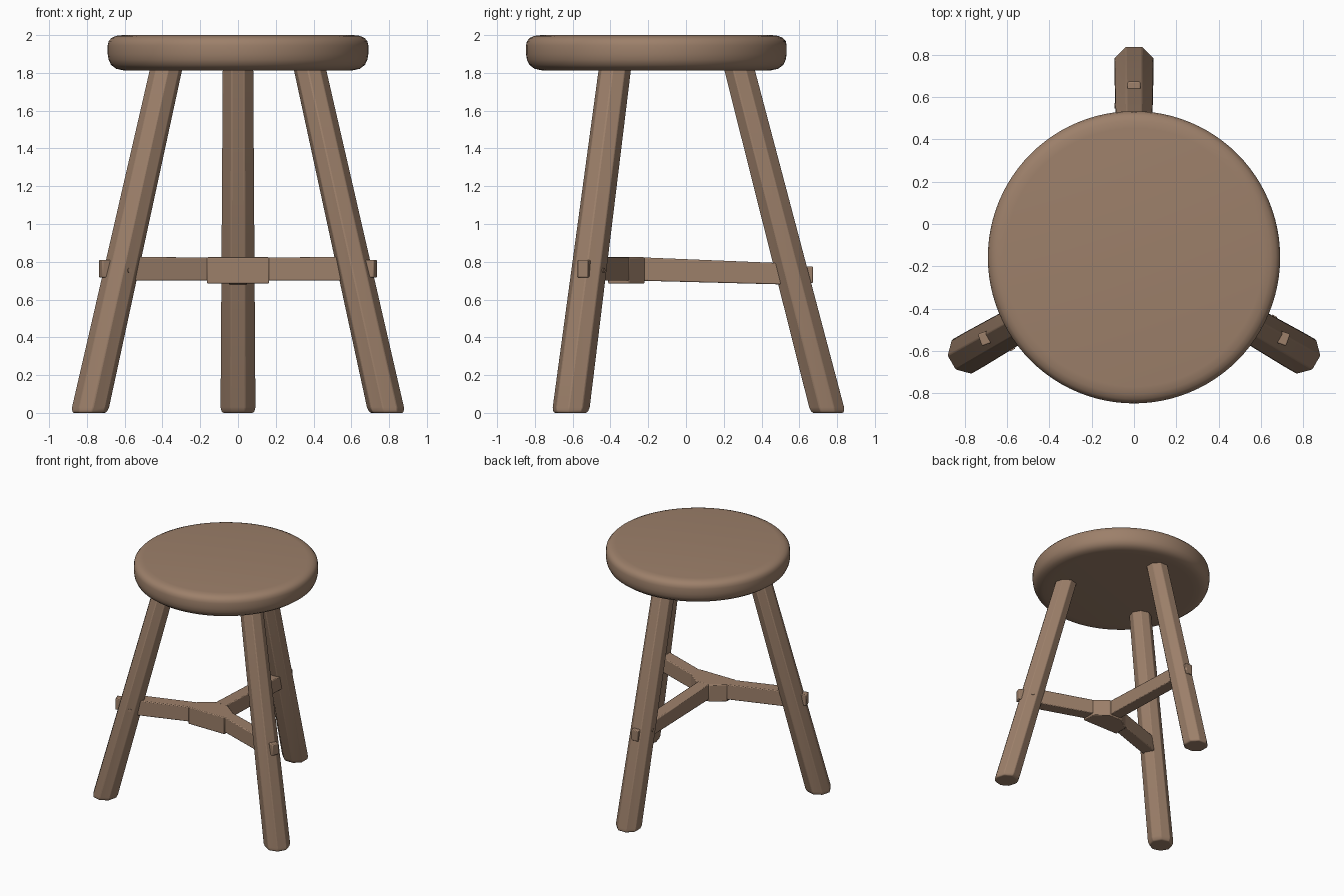
import bpy, bmesh, math
from mathutils import Vector, Matrix

if "Cube" in bpy.data.objects:
    bpy.data.objects.remove(bpy.data.objects["Cube"])

wood = bpy.data.materials.new("warm brown wood")
wood.diffuse_color = (0.335, 0.215, 0.144, 1)
wood.use_nodes = True
wood.node_tree.nodes["Principled BSDF"].inputs["Base Color"].default_value = wood.diffuse_color
CY = -0.157                      # y of the stool's axis


def finish(name, bm, bevel=0.0, segs=2, angle=30):
    bmesh.ops.recalc_face_normals(bm, faces=bm.faces)
    me = bpy.data.meshes.new(name)
    bm.to_mesh(me)
    bm.free()
    me.materials.append(wood)
    ob = bpy.data.objects.new(name, me)
    bpy.context.collection.objects.link(ob)
    if bevel:
        m = ob.modifiers.new("soft edges", 'BEVEL')
        m.width, m.segments = bevel, segs
        m.limit_method, m.angle_limit = 'ANGLE', math.radians(25)
    bpy.ops.object.select_all(action='DESELECT')
    ob.select_set(True)
    bpy.context.view_layer.objects.active = ob
    bpy.ops.object.shade_smooth_by_angle(angle=math.radians(angle))
    return ob


def loft(bm, rings):
    """Skin a list of closed rings of points and cap both ends."""
    vs = [[bm.verts.new(p) for p in r] for r in rings]
    n = len(vs[0])
    for a, b in zip(vs, vs[1:]):
        for i in range(n):
            bm.faces.new((a[i], a[(i + 1) % n], b[(i + 1) % n], b[i]))
    bm.faces.new(vs[0][::-1])
    bm.faces.new(vs[-1])


def ring(cx, cy, z, r, n, turn=0.0):
    return [(cx + r * math.cos(turn + math.tau * i / n),
             cy + r * math.sin(turn + math.tau * i / n), z) for i in range(n)]


def bar(name, a, b, w, h0, h1, bevel):
    """Rectangular bar from a to b with vertical ends."""
    a, b = Vector(a), Vector(b)
    d = b - a
    side = Vector((-d.y, d.x, 0)).normalized() * w / 2
    up = Vector((0, 0, 0.5))
    bm = bmesh.new()
    loft(bm, [[p - side - up * h, p + side - up * h, p + side + up * h, p - side + up * h]
              for p, h in ((a, h0), (b, h1))])
    return finish(name, bm, bevel)


# seat: turned disc with a rounded rim
profile = [(0.56, 1.812), (0.61, 1.814), (0.645, 1.822), (0.672, 1.842), (0.685, 1.87), (0.69, 1.90),
           (0.69, 1.945), (0.685, 1.968), (0.67, 1.985), (0.645, 1.996), (0.61, 2.0)]
bm = bmesh.new()
loft(bm, [ring(0, CY, z, r, 96) for r, z in profile])
finish("seat", bm, angle=40)


def leg_radius(z):               # distance of a leg's centre from the axis
    return 0.909 - 0.258 * z


# legs: splayed, tapered octagons with softened feet
legs = {"back": 90, "left": 210, "right": 330}
for name, deg in legs.items():
    t = math.radians(deg)
    out = Vector((math.cos(t), math.sin(t), 0))
    bm = bmesh.new()
    rings = []
    for z, k in ((0, 0.86), (0.008, 0.94), (0.03, 1), (1.9, 1)):
        c = out * leg_radius(z)
        r = (0.0925 - 0.0065 * z) * k / math.cos(math.pi / 8)
        rings.append(ring(c.x, CY + c.y, z, r, 8, t + math.pi / 8))
    loft(bm, rings)
    finish(name + "_leg", bm, 0.012)

    # peg locking the stretcher joint, on the side face of the leg
    tan = Vector((-out.y, out.x, 0))
    c = Vector((0, CY, 0.755)) + out * leg_radius(0.755) + tan * 0.078
    bm = bmesh.new()
    bmesh.ops.create_cone(bm, cap_ends=True, segments=12, radius1=0.013, radius2=0.013, depth=0.03,
                          matrix=Matrix.Translation(c) @ tan.to_track_quat('Z', 'Y').to_matrix().to_4x4())
    finish(name + "_peg", bm)

# stretcher hub: trapezoid block with a flat front
outline = [(-0.165, -0.412), (0.165, -0.412), (0.165, -0.30), (0.06, -0.22), (-0.06, -0.22), (-0.165, -0.30)]
bm = bmesh.new()
loft(bm, [[(x, y, z) for x, y in outline] for z in (0.685, 0.824)])
finish("stretcher_hub", bm, 0.006)

# stretcher arms with narrower tenons passing through the legs
for name, s in (("left", -1), ("right", 1)):
    bar(name + "_stretcher", (s * 0.10, -0.332, 0.762), (s * 0.60, -0.504, 0.763), 0.10, 0.122, 0.124, 0.006)
    bar(name + "_tenon", (s * 0.55, -0.487, 0.763), (s * 0.728, -0.548, 0.763), 0.06, 0.092, 0.092, 0.006)
bar("back_stretcher", (0, -0.25, 0.762), (0, 0.55, 0.735), 0.10, 0.124, 0.112, 0.006)
bar("back_tenon", (0, 0.50, 0.737), (0, 0.672, 0.731), 0.06, 0.088, 0.088, 0.006)
